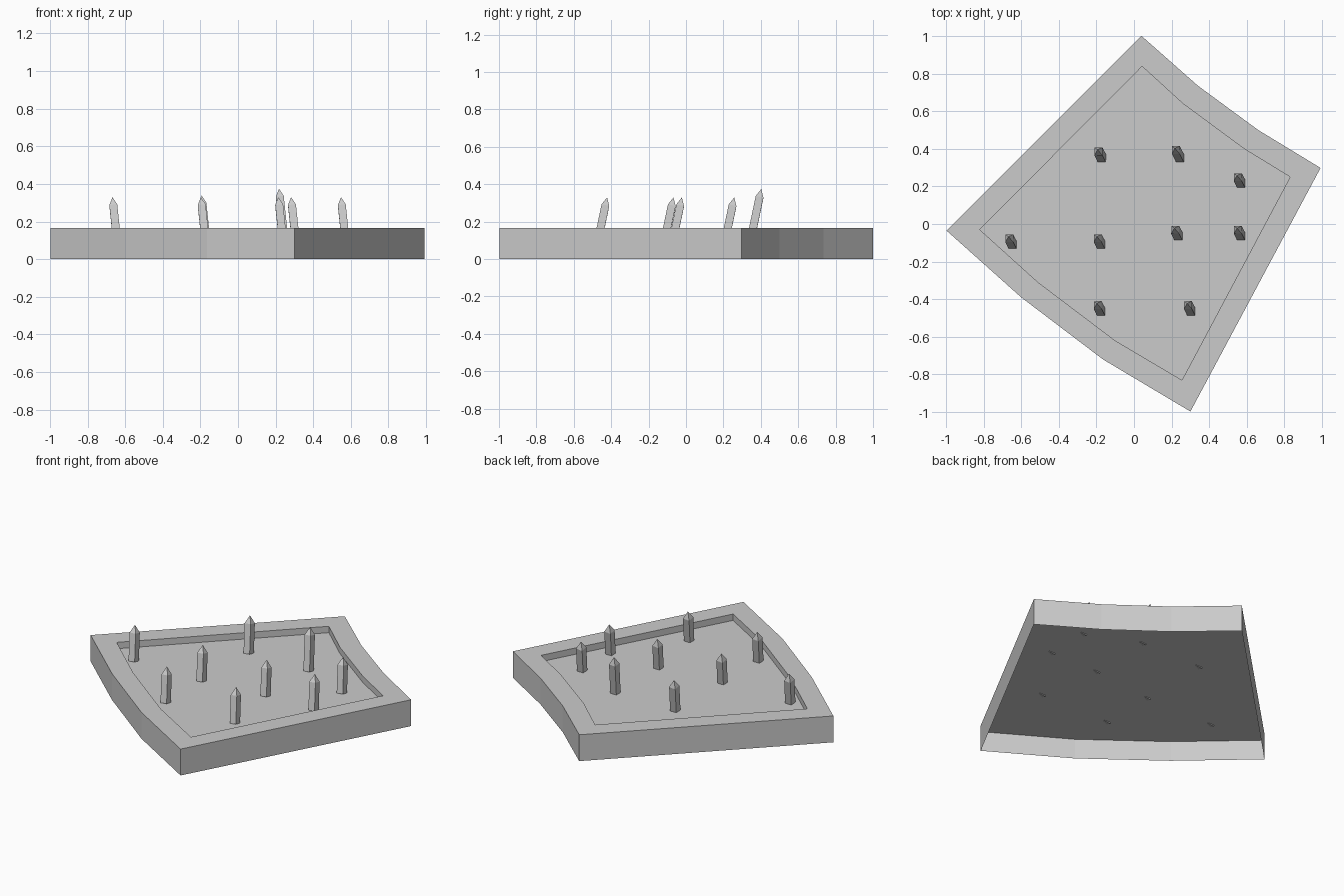
import bpy, bmesh
from mathutils import Vector

if "Cube" in bpy.data.objects:
    bpy.data.objects.remove(bpy.data.objects["Cube"])

H, FLOOR = 0.165, 0.125
OUTER = [(0.04, 1.0), (0.34, 0.735), (0.66, 0.5), (0.992, 0.298),
         (0.30, -0.997), (-0.165, -0.72), (-0.6, -0.39), (-0.997, -0.035)]
INNER = [(0.043, 0.838), (0.26, 0.64), (0.585, 0.4), (0.83, 0.25),
         (0.255, -0.83), (-0.1, -0.62), (-0.51, -0.31), (-0.82, -0.03)]


def finish(bm, name):
    me = bpy.data.meshes.new(name)
    bm.to_mesh(me)
    bm.free()
    ob = bpy.data.objects.new(name, me)
    bpy.context.collection.objects.link(ob)
    return ob


def loop(bm, pts, z, s=1.0):
    return [bm.verts.new((x * s, y * s, z)) for x, y in pts]


def bridge(bm, a, b):
    n = len(a)
    for i in range(n):
        j = (i + 1) % n
        bm.faces.new((a[i], a[j], b[j], b[i]))


# Rim: outer wall, flat top border and short inner wall, open underneath
bm = bmesh.new()
rings = [loop(bm, OUTER, 0), loop(bm, OUTER, H),
         loop(bm, INNER, H), loop(bm, INNER, FLOOR)]
for a, b in zip(rings, rings[1:]):
    bridge(bm, b, a)
bmesh.ops.reverse_faces(bm, faces=[f for f in bm.faces if False])
# outward check on the flat top border
bm.normal_update()
if any(f.normal.z < -0.5 for f in bm.faces):
    bmesh.ops.reverse_faces(bm, faces=bm.faces[:])
finish(bm, "rim")

# Recessed floor sheet, reaching to the outer wall
bm = bmesh.new()
f = bm.faces.new(loop(bm, OUTER, FLOOR, 0.999)[::-1])
f.normal_update()
if f.normal.z < 0:
    f.normal_flip()
finish(bm, "floor")


# Leaning square spike with a pyramid tip
def spike(i, x, y, length):
    lean = Vector((-0.02, 0.04, 0.19))
    rot = Vector((0, 0, 1)).rotation_difference(lean)
    base = Vector((x + 0.009, y - 0.02, FLOOR))
    w = 0.021
    sq = [(-w, -w), (w, -w), (w, w), (-w, w)]
    bm = bmesh.new()
    low, high = loop(bm, sq, 0), loop(bm, sq, length - 0.045)
    tip = bm.verts.new((0, 0, length))
    bridge(bm, low, high)
    bm.faces.new(low[::-1])
    for k in range(4):
        bm.faces.new((high[k], high[(k + 1) % 4], tip))
    for v in bm.verts:
        v.co = base + rot @ v.co
    finish(bm, f"spike_{i}")


SPIKES = [(-0.18, 0.37, 0.22), (0.235, 0.37, 0.256), (0.56, 0.235, 0.21),
          (0.56, -0.045, 0.21), (0.227, -0.045, 0.21), (-0.185, -0.09, 0.21),
          (-0.655, -0.09, 0.21), (-0.185, -0.445, 0.21), (0.295, -0.445, 0.21)]
for i, (x, y, l) in enumerate(SPIKES, 1):
    spike(i, x, y, l)
